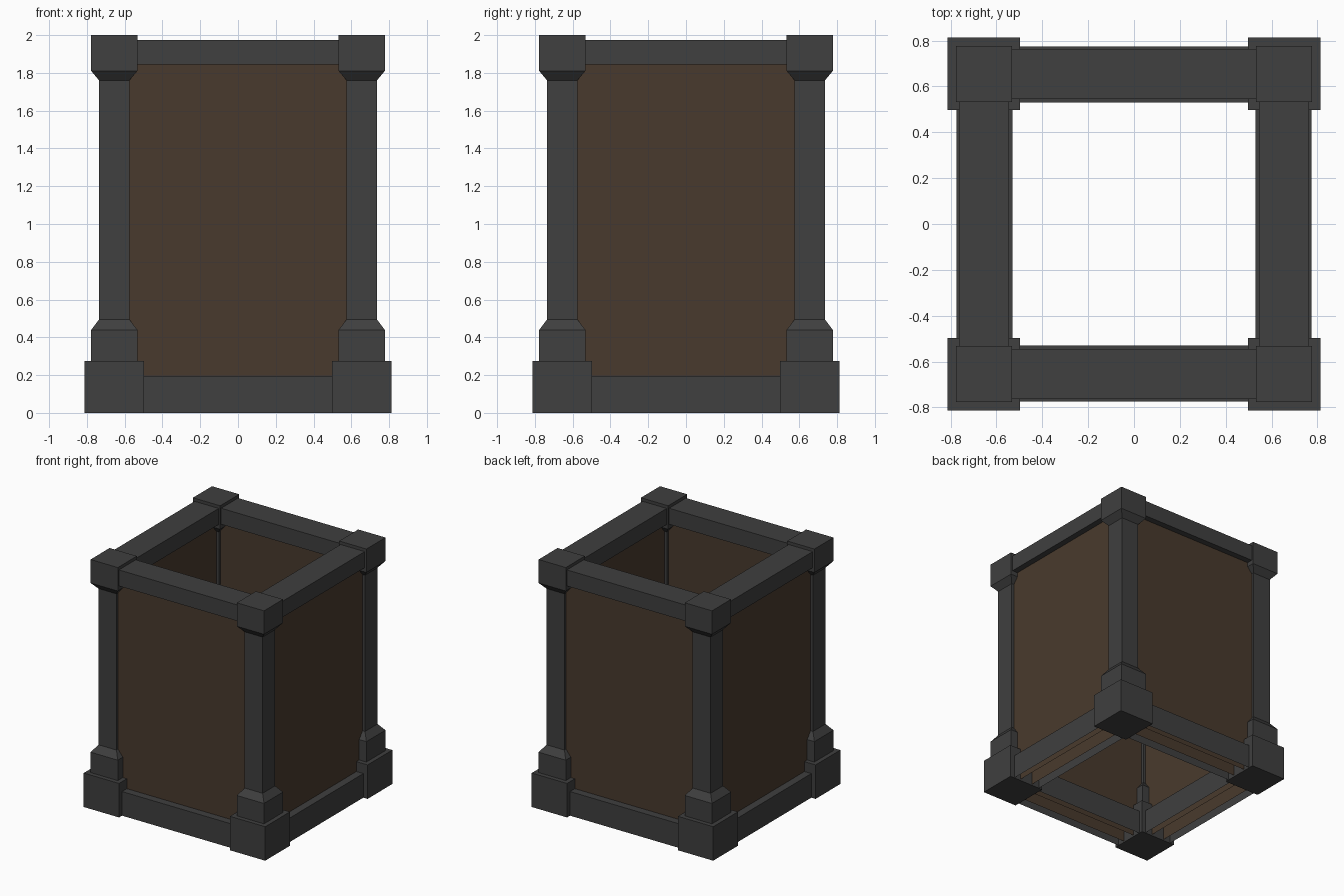
import bpy, bmesh
from math import pi
from mathutils import Matrix

if "Cube" in bpy.data.objects:
    bpy.data.objects.remove(bpy.data.objects["Cube"])


def material(name, color):
    m = bpy.data.materials.new(name)
    m.diffuse_color = (*color, 1)
    m.use_nodes = True
    m.node_tree.nodes["Principled BSDF"].inputs["Base Color"].default_value = m.diffuse_color
    return m


STONE = material("dark_stone", (0.05, 0.05, 0.05))
WOOD = material("brown_panel", (0.066, 0.042, 0.026))
SIDES = ["front", "right", "back", "left"]


def finish(bm, name, mat, turn):
    bmesh.ops.recalc_face_normals(bm, faces=bm.faces)
    bmesh.ops.rotate(bm, verts=bm.verts, cent=(0, 0, 0),
                     matrix=Matrix.Rotation(turn * pi / 2, 3, 'Z'))
    mesh = bpy.data.meshes.new(name)
    bm.to_mesh(mesh)
    bm.free()
    mesh.materials.append(mat)
    obj = bpy.data.objects.new(name, mesh)
    bpy.context.collection.objects.link(obj)


def square_post(name, centre, profile, turn):
    """Loft square rings given as (half width, z)."""
    bm = bmesh.new()
    cx, cy = centre
    rings = [[bm.verts.new((cx + sx * h, cy + sy * h, z))
              for sx, sy in ((-1, -1), (1, -1), (1, 1), (-1, 1))]
             for h, z in profile]
    for a, b in zip(rings, rings[1:]):
        for i in range(4):
            j = (i + 1) % 4
            bm.faces.new((a[i], a[j], b[j], b[i]))
    bm.faces.new(rings[0][::-1])
    bm.faces.new(rings[-1])
    finish(bm, name, STONE, turn)


def bar(name, half_len, y0, y1, z0, z1, mat, turn, open_bottom=False):
    """Box along x on the front side, turned to its own side."""
    bm = bmesh.new()
    m = Matrix.Translation((0, (y0 + y1) / 2, (z0 + z1) / 2)) @ \
        Matrix.Diagonal((2 * half_len, abs(y1 - y0), z1 - z0, 1))
    bmesh.ops.create_cube(bm, size=1, matrix=m)
    bmesh.ops.recalc_face_normals(bm, faces=bm.faces)
    if open_bottom:
        low = [f for f in bm.faces if f.normal.z < -0.9]
        bmesh.ops.delete(bm, geom=low, context='FACES_ONLY')
    finish(bm, name, mat, turn)


# Stepped foot, bevelled collars, shaft and cap
POST = [(0.158, 0), (0.158, 0.275), (0.122, 0.275), (0.122, 0.44),
        (0.08, 0.495), (0.08, 1.76), (0.122, 1.81), (0.122, 2.0)]

for k, side in enumerate(SIDES):
    # Corner post
    square_post(side + "_corner_post", (0.655, -0.655), POST, k)
    # Hollow lower rail and solid upper rail
    bar(side + "_lower_rail", 0.497, -0.775, -0.53, 0, 0.195, STONE, k, True)
    bar(side + "_upper_rail", 0.54, -0.762, -0.546, 1.845, 1.975, STONE, k)
    # Panel runs down into the hollow rail
    bar(side + "_panel", 0.6, -0.713, -0.597, 0.01, 1.86, WOOD, k, True)
